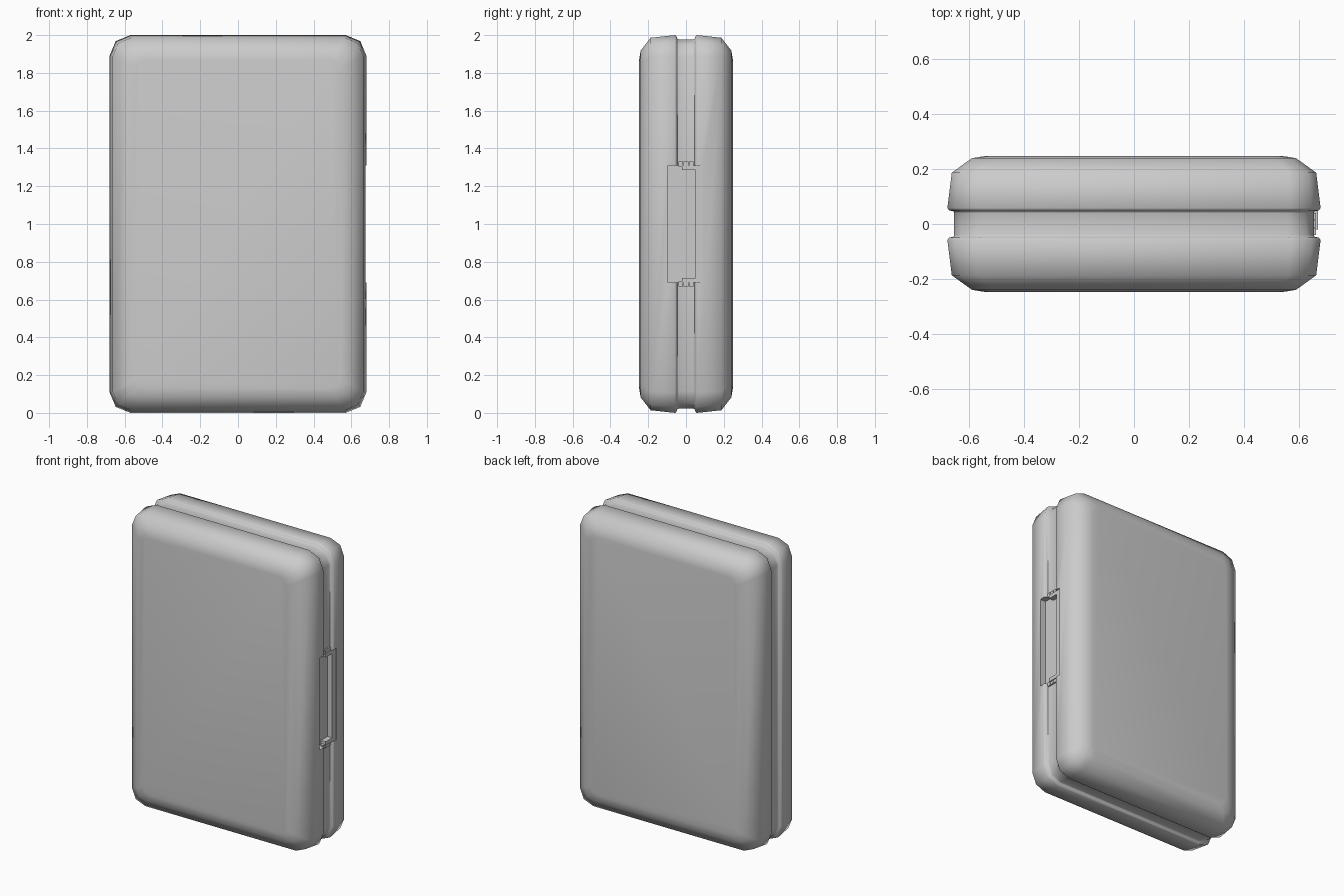
import bpy, bmesh, math

if "Cube" in bpy.data.objects:
    bpy.data.objects.remove(bpy.data.objects["Cube"])


def add_object(name, bm, angle=None):
    bmesh.ops.recalc_face_normals(bm, faces=bm.faces)
    me = bpy.data.meshes.new(name)
    bm.to_mesh(me)
    bm.free()
    ob = bpy.data.objects.new(name, me)
    bpy.context.collection.objects.link(ob)
    if angle:
        me.shade_smooth()
        me.set_sharp_from_angle(angle=math.radians(angle))
    return ob


def box(name, x, y, z):
    bm = bmesh.new()
    bmesh.ops.create_cube(bm, size=1)
    for v in bm.verts:
        for i, (a, b) in enumerate((x, y, z)):
            v.co[i] = (a + b) / 2 + v.co[i] * (b - a)
    return add_object(name, bm)


def ring(bm, y, w, h, r):
    # rounded rectangle with two-segment corners, standing in the xz plane
    pts = []
    for i, (sx, sz) in enumerate(((1, 1), (-1, 1), (-1, -1), (1, -1))):
        for k in range(3):
            a = math.radians(90 * i + 45 * k)
            pts.append(bm.verts.new((sx * (w - r) + r * math.cos(a), y,
                                     1 + sz * (h - r) + r * math.sin(a))))
    return pts


# Case body: two domed shells with a recessed band between them
half = [(0.040, 0.655, 0.978, 0.095), (0.046, 0.657, 0.980, 0.095),
        (0.050, 0.674, 0.995, 0.11), (0.058, 0.680, 1.000, 0.11),
        (0.187, 0.664, 0.986, 0.10), (0.240, 0.590, 0.918, 0.07),
        (0.248, 0.540, 0.870, 0.05)]
sections = [(-y, w, h, r) for y, w, h, r in reversed(half)] + half
bm = bmesh.new()
rings = [ring(bm, *s) for s in sections]
for a, b in zip(rings, rings[1:]):
    for i in range(12):
        j = (i + 1) % 12
        bm.faces.new((a[i], a[j], b[j], b[i]))
bm.faces.new(rings[0])
bm.faces.new(rings[-1])
body = add_object("case_body", bm)

# Latch recess cut into the right side
cutter = box("latch_recess_cutter", (0.635, 0.8), (-0.095, 0.088), (0.69, 1.31))
cutter.hide_render = True
mod = body.modifiers.new("latch_recess", 'BOOLEAN')
mod.object = cutter
mod.operation = 'DIFFERENCE'
mod.solver = 'EXACT'
bpy.context.view_layer.objects.active = body
body.select_set(True)
bpy.ops.object.modifier_apply(modifier=mod.name)
bpy.data.objects.remove(cutter)
body.data.shade_smooth()
body.data.set_sharp_from_angle(angle=math.radians(55))

# C-shaped latch frame inside the recess
bm = bmesh.new()
outline = [(-0.02, 0.69), (0.088, 0.69), (0.088, 1.31), (-0.02, 1.31),
           (-0.02, 1.285), (0.05, 1.285), (0.05, 0.715), (-0.02, 0.715)]
face = bm.faces.new([bm.verts.new((0.63, y, z)) for y, z in outline])
ext = bmesh.ops.extrude_face_region(bm, geom=[face])
for v in ext["geom"]:
    if isinstance(v, bmesh.types.BMVert):
        v.co.x = 0.67
add_object("latch_frame", bm)

# Small hinge tabs in the groove above and below the latch
for end, side in (("lower", -1), ("upper", 1)):
    for n, y in enumerate((-0.04, -0.012, 0.016)):
        z = sorted((1 + side * 0.305, 1 + side * 0.332))
        box(f"{end}_hinge_tab_{n + 1}", (0.64, 0.664), (y, y + 0.024), z)
